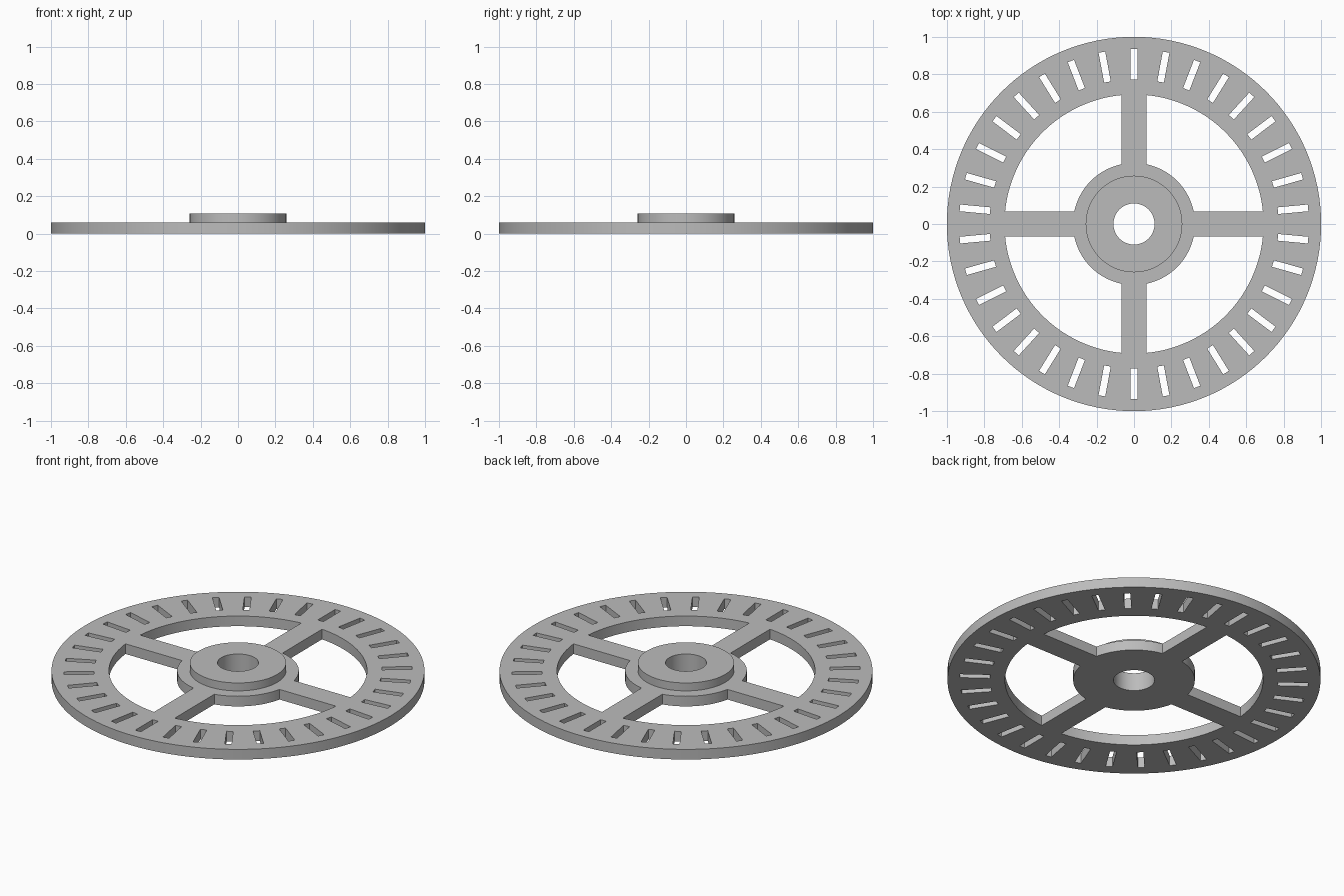
import bpy
from math import sin, cos, pi, asin, radians

if "Cube" in bpy.data.objects:
    bpy.data.objects.remove(bpy.data.objects["Cube"], do_unlink=True)

PLATE, TOP = 0.06, 0.107
RIM, RIM_IN, HUB, BOSS, BORE = 1.0, 0.692, 0.326, 0.258, 0.11
SPOKE = 0.068                                   # half width of a spoke
SLOTS, SLOT_IN, SLOT_OUT, SLOT_W = 34, 0.772, 0.934, 0.018

grey = bpy.data.materials.new("plain grey")
grey.use_nodes = True
colour = (0.5, 0.5, 0.5, 1)
grey.diffuse_color = colour
grey.node_tree.nodes["Principled BSDF"].inputs["Base Color"].default_value = colour


def arc(r, a, b, n):
    return [(r * cos(a + (b - a) * i / n), r * sin(a + (b - a) * i / n)) for i in range(n + 1)]


def circle(r, n):
    return arc(r, 0, 2 * pi, n)[:-1]


def turn(points, a):
    return [(x * cos(a) - y * sin(a), x * sin(a) + y * cos(a)) for x, y in points]


def slab(name, outlines, z0, z1):
    """Flat plate: the first outline filled, the others left as holes."""
    curve = bpy.data.curves.new(name, 'CURVE')
    curve.dimensions = '2D'
    curve.fill_mode = 'BOTH'
    curve.extrude = (z1 - z0) / 2
    for points in outlines:
        spline = curve.splines.new('POLY')
        spline.points.add(len(points) - 1)
        for p, (x, y) in zip(spline.points, points):
            p.co = (x, y, 0, 1)
        spline.use_cyclic_u = True
    curve.materials.append(grey)
    ob = bpy.data.objects.new(name, curve)
    bpy.context.collection.objects.link(ob)
    ob.location.z = (z0 + z1) / 2
    bpy.ops.object.select_all(action='DESELECT')
    ob.select_set(True)
    bpy.context.view_layer.objects.active = ob
    bpy.ops.object.convert(target='MESH')
    # weld caps to walls so that shading and normals are consistent
    bpy.ops.object.mode_set(mode='EDIT')
    bpy.ops.mesh.select_all(action='SELECT')
    bpy.ops.mesh.remove_doubles(threshold=0.0001)
    bpy.ops.mesh.normals_make_consistent(inside=False)
    bpy.ops.object.mode_set(mode='OBJECT')
    bpy.ops.object.shade_smooth_by_angle(angle=radians(30))


# Window between two spokes: outer arc, then back along the hub
a, b = asin(SPOKE / RIM_IN), asin(SPOKE / HUB)
window = arc(RIM_IN, a, pi / 2 - a, 32) + arc(HUB, pi / 2 - b, b, 24)

# Narrow slot cut through the rim
slot = [(SLOT_IN, -SLOT_W), (SLOT_OUT, -SLOT_W), (SLOT_OUT, SLOT_W), (SLOT_IN, SLOT_W)]

# Spoked wheel with its ring of slots
slab("slotted_wheel",
     [circle(RIM, 128), circle(BORE, 48)]
     + [turn(window, i * pi / 2) for i in range(4)]
     + [turn(slot, pi / 2 + i * 2 * pi / SLOTS) for i in range(SLOTS)],
     0, PLATE)

# Raised collar around the bore
slab("hub_collar", [circle(BOSS, 96), circle(BORE, 48)], PLATE, TOP)
